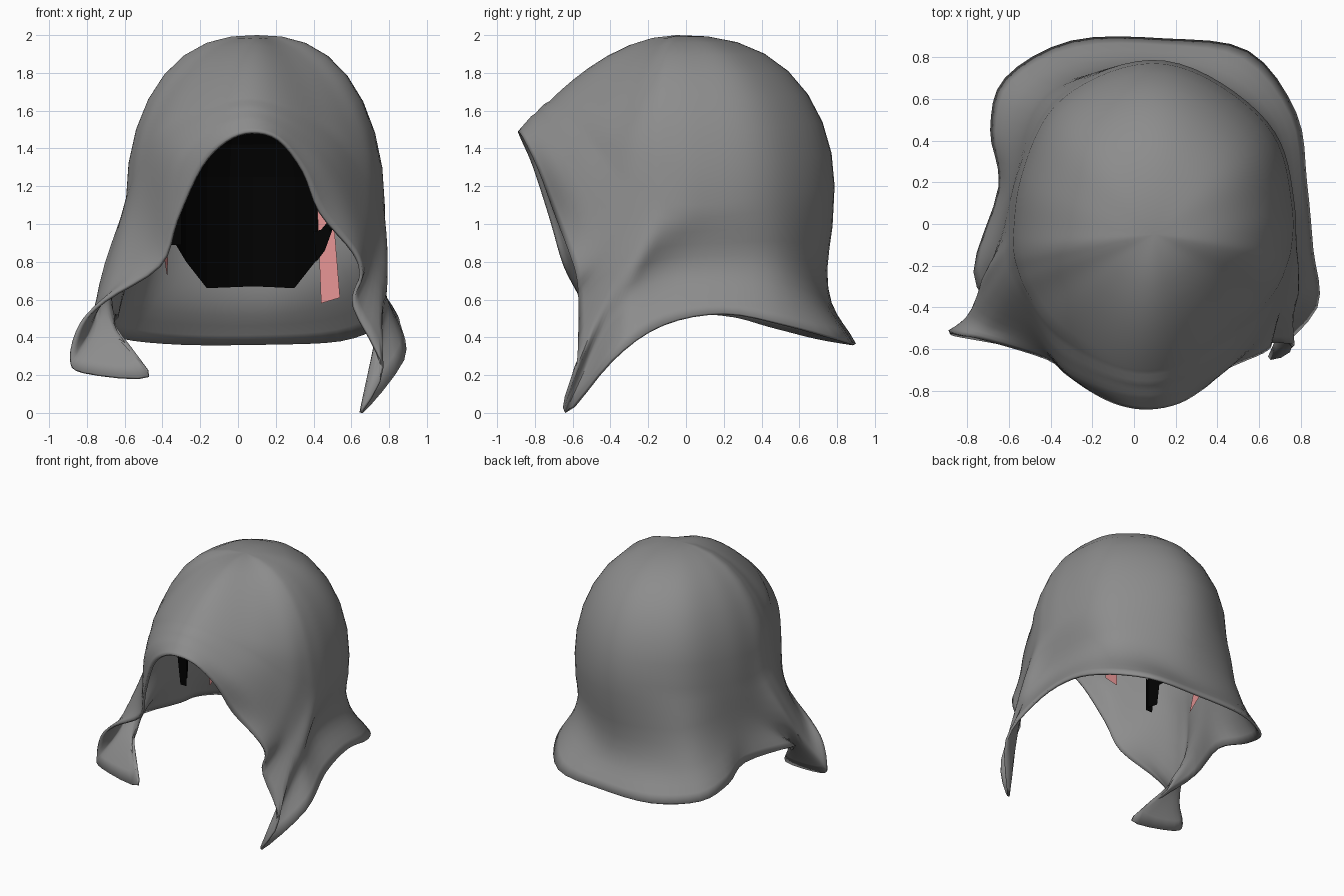
import bpy
import bmesh
import math
from mathutils import Vector

if "Cube" in bpy.data.objects:
    bpy.data.objects.remove(bpy.data.objects["Cube"])


def material(name, rgb):
    m = bpy.data.materials.new(name)
    m.diffuse_color = (*rgb, 1)
    m.use_nodes = True
    m.node_tree.nodes["Principled BSDF"].inputs["Base Color"].default_value = m.diffuse_color
    return m


CLOTH = material("grey cloth", (0.265, 0.265, 0.265))
DARK = material("black lining", (0.0005, 0.0005, 0.0005))
PINK = material("pink", (0.8, 0.3, 0.3))


def make(name, verts, faces, mat):
    me = bpy.data.meshes.new(name)
    me.from_pydata([tuple(v) for v in verts], [], faces)
    me.materials.append(mat)
    ob = bpy.data.objects.new(name, me)
    bpy.context.collection.objects.link(ob)
    return ob


def spline(a, b, c, d, t):
    return 0.5 * (2 * b + (c - a) * t + (2 * a - 5 * b + 4 * c - d) * t * t
                  + (3 * b - a - 3 * c + d) * t ** 3)


def ring(points, steps):
    """Closed smooth loop through the points."""
    p = [Vector(q) for q in points]
    n = len(p)
    return [spline(p[i - 1], p[i], p[(i + 1) % n], p[(i + 2) % n], k / steps)
            for i in range(n) for k in range(steps)]


# Free edge of the cloth: face opening, right corner, back hem, left corner
edge = ring([
    (.07, -.89, 1.49), (.22, -.86, 1.45), (.35, -.78, 1.28), (.44, -.70, 1.06),
    (.62, -.62, .85), (.66, -.58, .72), (.62, -.57, .56), (.77, -.58, .24),
    (.66, -.64, .0), (.88, -.40, .28), (.86, -.12, .47), (.83, .20, .53),
    (.78, .53, .47), (.55, .83, .39), (.15, .89, .37), (-.30, .88, .37),
    (-.62, .70, .40), (-.69, .45, .46), (-.65, .18, .52), (-.77, -.23, .52),
    (-.63, -.46, .39), (-.47, -.58, .19), (-.82, -.53, .21), (-.89, -.51, .29),
    (-.84, -.53, .47), (-.71, -.56, .60), (-.42, -.65, .78), (-.33, -.72, 1.02),
    (-.20, -.81, 1.30), (-.07, -.87, 1.44)], 4)

# Gathered line around the neck
neck = ring([
    (.07, -.82, 1.57), (.42, -.70, 1.36), (.65, -.50, .98), (.71, -.42, .78),
    (.79, -.33, .67), (.73, -.10, .76), (.635, .48, .76), (.15, .745, .66),
    (-.46, .64, .70), (-.60, .15, .80), (-.69, -.22, .65), (-.76, -.37, .56),
    (-.69, -.45, .67), (-.47, -.55, .92), (-.30, -.72, 1.38)], 8)

# Widest line of the head
waist = ring([
    (.07, -.72, 1.68), (.48, -.52, 1.50), (.68, -.34, 1.28), (.745, -.20, 1.20),
    (.77, -.10, 1.12), (.77, .10, 1.10), (.655, .49, 1.15), (.15, .80, 1.20),
    (-.36, .62, 1.20), (-.55, .25, 1.15), (-.59, -.02, 1.12),
    (-.59, -.14, 1.15), (-.57, -.22, 1.20), (-.52, -.34, 1.30),
    (-.35, -.55, 1.52)], 8)

apex = Vector((.1, -.05, 2.0))


def crown(w, f):
    """Point on the dome; straighter toward the front, round elsewhere."""
    flat = (w - apex).to_2d().normalized()
    s = min(1, max(0, (-flat.y - .05) / .9))
    r = 1 - s * s * (3 - 2 * s)
    fall = r * (1 - math.sqrt(1 - f ** 2.5)) + (1 - r) * f ** 1.9
    p = apex.lerp(w, f)
    p.z = apex.z - (apex.z - w.z) * fall
    return p


# Meridian rows from the apex down to the free edge
STEPS = 5
rows = [[crown(w, math.sin(k / 8 * math.pi / 2)) for w in waist] for k in range(1, 9)]
before = rows[5]
for k in range(1, STEPS + 1):
    rows.append([spline(a, b, c, d, k / STEPS)
                 for a, b, c, d in zip(before, waist, neck, edge)])
for k in range(1, STEPS + 1):
    rows.append([spline(a, b, c, c * 2 - b, k / STEPS) if k < STEPS else c.copy()
                 for a, b, c in zip(waist, neck, edge)])
n = len(edge)

# Light smoothing around the girth
for i in range(12):
    for _ in range(5 if i < 9 else 2):
        r = rows[i]
        rows[i] = [r[j].lerp((r[j - 1] + r[(j + 1) % n]) / 2, .6) for j in range(n)]

verts = [apex] + [p for r in rows for p in r]
faces = [(0, 1 + j, 1 + (j + 1) % n) for j in range(n)]
for i in range(len(rows) - 1):
    for j in range(n):
        a, b = 1 + i * n, 1 + (i + 1) * n
        k = (j + 1) % n
        faces.append((a + j, b + j, b + k, a + k))
hood = make("hood", verts, faces, CLOTH)
thick = hood.modifiers.new("cloth thickness", 'SOLIDIFY')
thick.thickness = 0.018
thick.offset = -1
bpy.context.view_layer.objects.active = hood
hood.select_set(True)
bpy.ops.object.shade_smooth_by_angle(angle=math.radians(50))

# Dark bowl-shaped lining: open to the front, lower edge highest at the temples
# (angle from the back in degrees, height of the lower edge)
hem = [(-118, .92), (-110, .92), (-108, 1.08), (-90, 1.08), (-82, .92), (-74, .93),
       (-52, .80), (-33, .66), (-16, .665), (0, .67), (15, .665), (29, .66), (50, .82),
       (68, .98), (88, 1.08), (104, 1.08), (118, 1.08)]
levels = [(1, 1.25), (.93, 1.42), (.75, 1.58), (.42, 1.69), (.02, 1.73)]
bowl, quads = [], []
for deg, low in hem:
    a = math.radians(deg)
    for s, z in [(1, low)] + levels:
        bowl.append((.08 + .45 * s * math.sin(a), .05 + .58 * s * math.cos(a), z))
L = len(levels) + 1
for i in range(len(hem) - 1):
    for j in range(L - 1):
        a = i * L + j
        quads.append((a, a + 1, a + L + 1, a + L))
make("face_lining", bowl, quads, DARK)

# Narrow tab at the lining's left front corner, and its right cheek
make("dark_tab", [(-.385, -.22, 1.15), (-.355, -.22, .89), (-.30, -.22, .89),
                  (-.30, -.22, 1.15)], [(0, 1, 2, 3)], DARK)
make("dark_cheek", [(.40, .29, .96), (.415, .29, .80), (.46, .29, .86),
                    (.50, .29, .97), (.49, .29, 1.03), (.44, .29, .97)],
     [(0, 1, 2, 3, 4, 5)], DARK)

# Pink scraps between the lining and the cloth
make("right_scrap", [(.42, .33, 1.08), (.44, .33, .58), (.54, .32, .61),
                     (.51, .32, .98)], [(0, 1, 2, 3)], PINK)
make("left_scrap", [(-.375, .18, .72), (-.37, .32, .82), (-.40, .19, .88)],
     [(0, 1, 2)], PINK)
